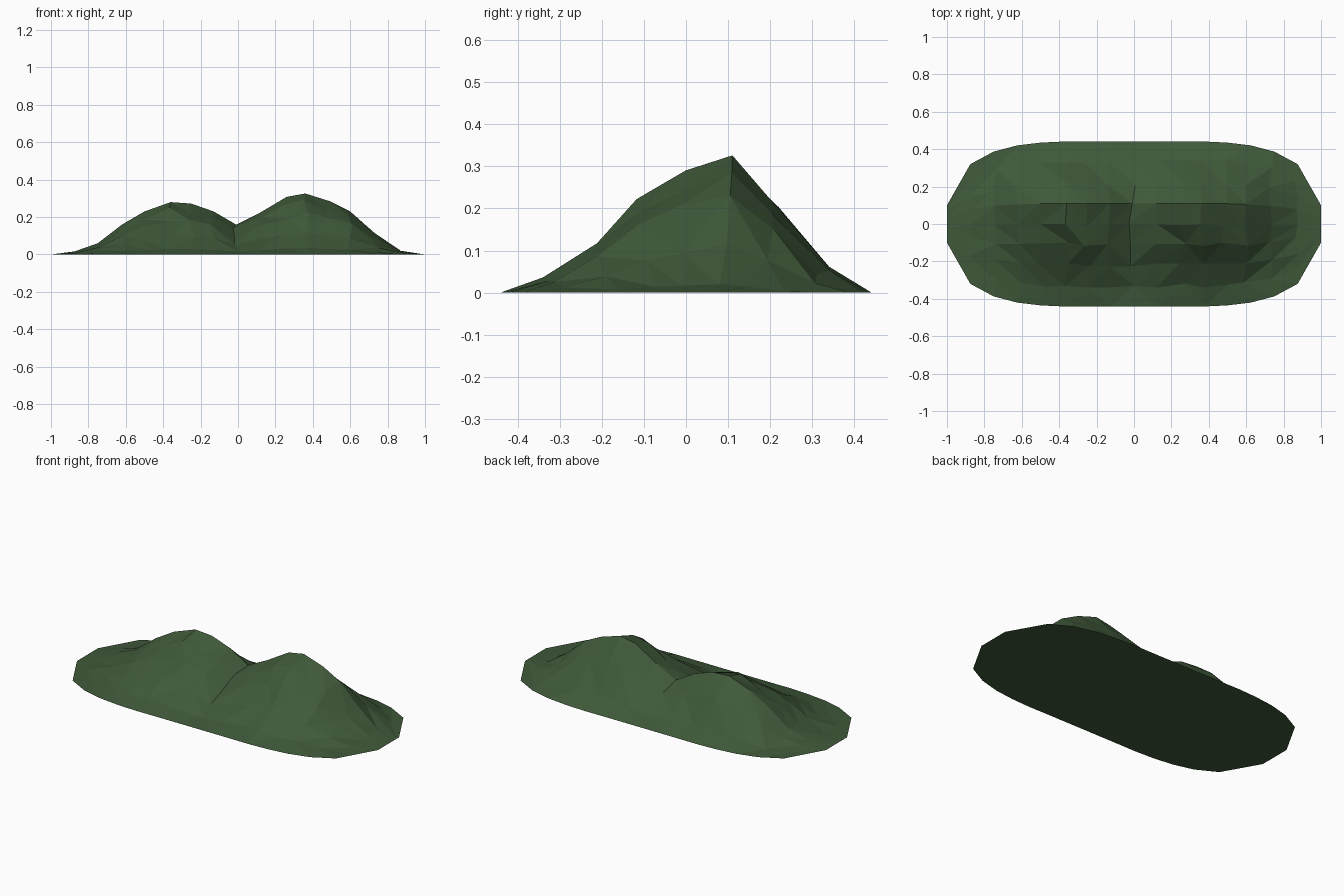
import bpy, bmesh, random

if "Cube" in bpy.data.objects:
    bpy.data.objects.remove(bpy.data.objects["Cube"])

random.seed(4)

# Ridge line (x, height) and half widths of the outline for each column
ridge = [(-1, 0), (-.87, .017), (-.75, .06), (-.62, .16), (-.5, .23), (-.36, .28),
         (-.25, .272), (-.13, .23), (-.01, .16), (.12, .225), (.26, .308), (.36, .326),
         (.49, .285), (.6, .23), (.73, .115), (.87, .02), (1, 0)]
half = [.44, .44, .44, .441, .435, .42, .387, .32, .1]
# Cross-section (y, share of ridge height)
section = [(-.44, 0), (-.33, .11), (-.22, .37), (-.11, .69), (-.01, .89),
           (.11, 1), (.21, .71), (.335, .2), (.44, 0)]

bm = bmesh.new()
nx, ny = len(ridge), len(section)
grid = []
for i, (x, h) in enumerate(ridge):
    c = abs(i - nx // 2)
    col = []
    for j, (y, s) in enumerate(section):
        edge = i in (0, nx - 1) or j in (0, ny - 1)
        px, py, pz = x, y * half[c] / .44, h * s
        if edge:
            px = (i - nx // 2) / 8
        elif j != 5:
            # small irregularities on the slopes
            px += random.uniform(-.018, .018)
            py += random.uniform(-.012, .012)
            pz *= random.uniform(.9, 1.03)
        col.append(bm.verts.new((px, py, pz)))
    grid.append(col)

# Faceted slopes with randomly turned diagonals
for i in range(nx - 1):
    for j in range(ny - 1):
        a, b, c, d = grid[i][j], grid[i + 1][j], grid[i + 1][j + 1], grid[i][j + 1]
        if random.random() < .5:
            bm.faces.new((a, b, c))
            bm.faces.new((a, c, d))
        else:
            bm.faces.new((a, b, d))
            bm.faces.new((b, c, d))

# Flat underside
rim = ([col[0] for col in grid] + grid[-1][1:] +
       [col[-1] for col in grid[-2::-1]] + grid[0][-2:0:-1])
bm.faces.new(rim[::-1])

mesh = bpy.data.meshes.new("twin_hills")
bm.to_mesh(mesh)
bm.free()
hills = bpy.data.objects.new("twin_hills", mesh)
bpy.context.collection.objects.link(hills)

# Dark grass green
mat = bpy.data.materials.new("grass")
mat.diffuse_color = (.05, .1, .042, 1)
mat.use_nodes = True
mat.node_tree.nodes["Principled BSDF"].inputs["Base Color"].default_value = mat.diffuse_color
mesh.materials.append(mat)
